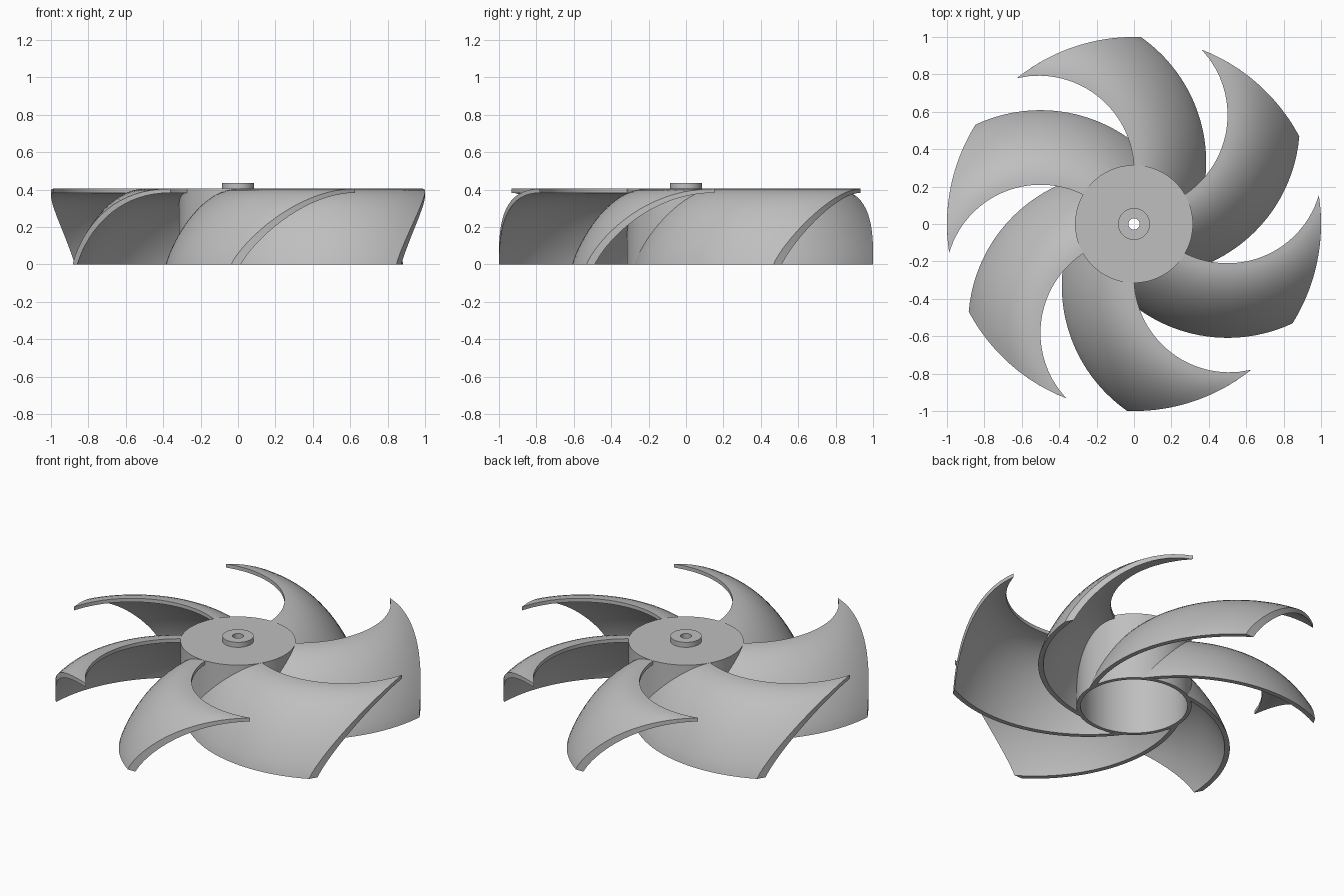
import bpy, bmesh, math

if "Cube" in bpy.data.objects:
    bpy.data.objects.remove(bpy.data.objects["Cube"], do_unlink=True)

grey = bpy.data.materials.new("plain grey")
grey.use_nodes = True
grey.diffuse_color = (0.52, 0.52, 0.52, 1)
grey.node_tree.nodes["Principled BSDF"].inputs["Base Color"].default_value = (0.52, 0.52, 0.52, 1)

HEIGHT = 0.405
SPAN = 0.306      # horizontal width of a blade section
THICK = 0.022
BLADES = 6


def finish(name, bm):
    bmesh.ops.remove_doubles(bm, verts=bm.verts, dist=0.00005)
    bmesh.ops.recalc_face_normals(bm, faces=bm.faces)
    mesh = bpy.data.meshes.new(name)
    bm.to_mesh(mesh)
    bm.free()
    mesh.materials.append(grey)
    ob = bpy.data.objects.new(name, mesh)
    bpy.context.collection.objects.link(ob)
    bpy.ops.object.select_all(action='DESELECT')
    ob.select_set(True)
    bpy.context.view_layer.objects.active = ob
    bpy.ops.object.shade_smooth_by_angle(angle=math.radians(35))
    return ob


def revolve(name, profile, steps=96):
    # closed (radius, height) profile turned around the z axis
    bm = bmesh.new()
    rings = []
    for i in range(steps):
        a = 2 * math.pi * i / steps
        rings.append([bm.verts.new((r * math.cos(a), r * math.sin(a), z)) for r, z in profile])
    n = len(profile)
    for i in range(steps):
        p, q = rings[i], rings[(i + 1) % steps]
        for j in range(n):
            k = (j + 1) % n
            bm.faces.new((p[j], q[j], q[k], p[k]))
    return finish(name, bm)


def section_height(f):
    return HEIGHT * (1 - (1 - f) ** 2) ** (1 / 1.2)


def blade_section(n=18):
    # outer skin from foot to lip, then inner skin back to the foot
    outer = [(i / n) ** 1.4 for i in range(n + 1)]
    inner = []
    for f in outer:
        a, b = max(f - 0.005, 0), min(f + 0.005, 1)
        dx, dz = (b - a) * SPAN, section_height(b) - section_height(a)
        length = math.hypot(dx, dz)
        g = min(f + THICK * dz / length / SPAN, 1)
        inner.append((g, max(section_height(f) - THICK * dx / length, 0)))
    return [(f, section_height(f)) for f in outer] + inner[::-1]


def blade_point(f, z, r, turn):
    # sweep arcs blend from the wide foot circle to the tight lip circle
    cx, cy = 0.43 + 0.08 * f, -0.33 + 0.047 * f
    radius = 0.816 - SPAN * f
    c = math.hypot(cx, cy)
    cosine = (r * r + c * c - radius * radius) / (2 * r * c)
    a = math.atan2(cy, cx) - math.acos(max(-1, min(1, cosine))) + turn
    return (r * math.cos(a), r * math.sin(a), z)


def make_blade(index, steps=36):
    bm = bmesh.new()
    section = blade_section()
    n = len(section)
    turn = 2 * math.pi * index / BLADES
    rows = []
    for i in range(steps + 1):
        r = 0.3 + 0.7 * (i / steps) ** 1.6
        rows.append([bm.verts.new(blade_point(f, z, r, turn)) for f, z in section])
    for p, q in zip(rows, rows[1:]):
        for j in range(n):
            k = (j + 1) % n
            bm.faces.new((p[j], q[j], q[k], p[k]))
    # close root and tip with strips between the two skins
    for row in (rows[0], rows[-1]):
        for j in range(n // 2 - 1):
            bm.faces.new((row[j], row[j + 1], row[n - 2 - j], row[n - 1 - j]))
    return finish("blade_%d" % (index + 1), bm)


# Hollow hub, open underneath, with a shaft hole through the cap
revolve("hub", [(0.03, HEIGHT), (0.315, HEIGHT), (0.315, 0), (0.293, 0),
                (0.293, HEIGHT - 0.022), (0.03, HEIGHT - 0.022)])

# Raised boss around the shaft hole
revolve("boss", [(0.03, HEIGHT - 0.01), (0.03, 0.435), (0.085, 0.435), (0.085, HEIGHT - 0.01)], 64)

# Curved blades
for i in range(BLADES):
    make_blade(i)
